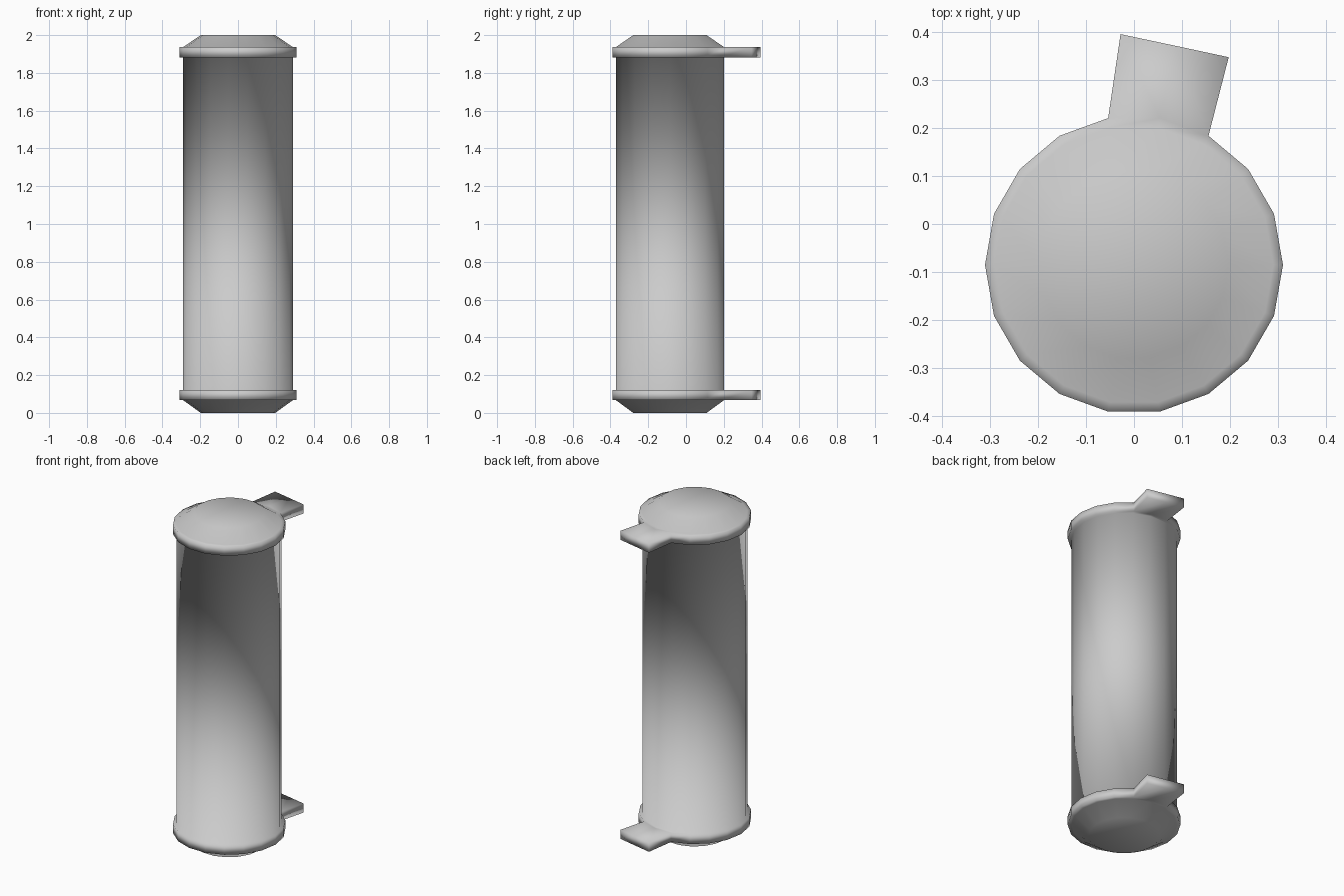
import bpy, bmesh
from math import sin, cos, radians

if "Cube" in bpy.data.objects:
    bpy.data.objects.remove(bpy.data.objects["Cube"])

SIDES = 18
CENTRE_Y = -0.085
# Lathe profile (radius, z): chamfered ends, two clamp rings, long tube
PROFILE = [(0.197, 0.0), (0.29, 0.067), (0.31, 0.067), (0.31, 0.122), (0.29, 0.122),
           (0.29, 1.882), (0.31, 1.882), (0.31, 1.937), (0.29, 1.937), (0.197, 2.0)]
# Outer edge of the mounting tabs
TAB_EDGE = [(0.197, 0.347), (0.085, 0.371), (-0.028, 0.395)]

bm = bmesh.new()


def loop(r, z):
    step = radians(360 / SIDES)
    return [bm.verts.new((r * cos(i * step), CENTRE_Y + r * sin(i * step), z))
            for i in range(SIDES)]


# Tube, rings and chamfers in one welded skin, leaving the tab openings
loops = [loop(r, z) for r, z in PROFILE]
for k in range(len(loops) - 1):
    a, b = loops[k], loops[k + 1]
    ring_wall = k in (2, 6)
    for i in range(SIDES):
        if ring_wall and i in (3, 4):
            continue
        j = (i + 1) % SIDES
        bm.faces.new((a[i], a[j], b[j], b[i]))

# Flat end caps
bm.faces.new(loops[0][::-1])
bm.faces.new(loops[-1])

# Mounting tabs growing from both rings
for k in (2, 6):
    low_in, high_in = loops[k][3:6], loops[k + 1][3:6]
    low = [bm.verts.new((x, y, PROFILE[k][1])) for x, y in TAB_EDGE]
    high = [bm.verts.new((x, y, PROFILE[k + 1][1])) for x, y in TAB_EDGE]
    for i in range(2):
        bm.faces.new((low[i], low[i + 1], high[i + 1], high[i]))
        bm.faces.new((high_in[i], high[i], high[i + 1], high_in[i + 1]))
        bm.faces.new((low_in[i], low_in[i + 1], low[i + 1], low[i]))
    for i in (0, 2):
        bm.faces.new((low_in[i], low[i], high[i], high_in[i]))

bmesh.ops.recalc_face_normals(bm, faces=bm.faces)
for f in bm.faces:
    f.smooth = True

mesh = bpy.data.meshes.new("canister")
bm.to_mesh(mesh)
bm.free()
bpy.context.collection.objects.link(bpy.data.objects.new("canister", mesh))
